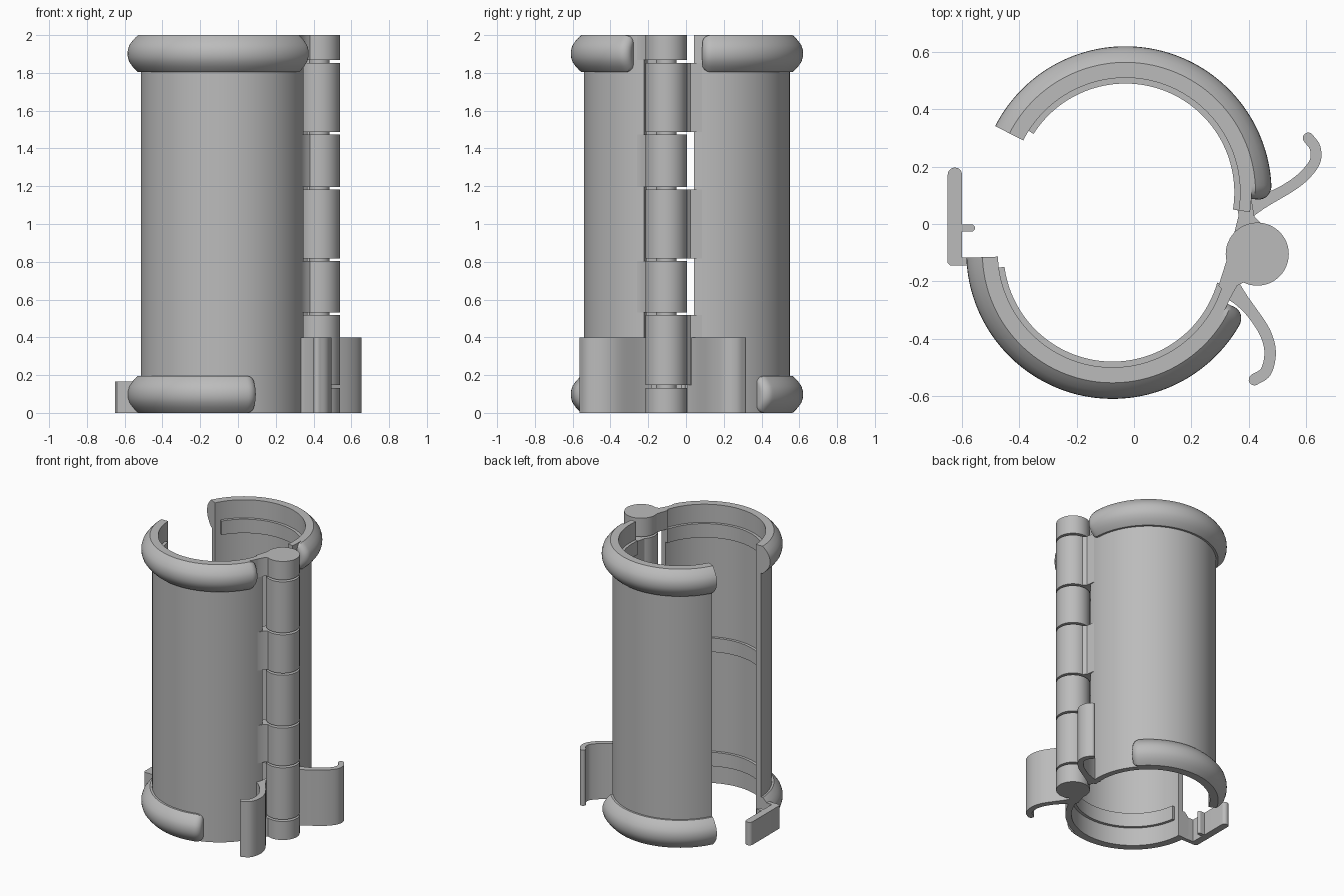
import bpy, bmesh, math
from mathutils import Vector

cube = bpy.data.objects.get("Cube")
if cube:
    bpy.data.objects.remove(cube, do_unlink=True)

# Single grey plastic
grey = bpy.data.materials.new("grey plastic")
grey.use_nodes = True
grey.diffuse_color = (0.5, 0.5, 0.5, 1)
grey.node_tree.nodes["Principled BSDF"].inputs["Base Color"].default_value = (0.5, 0.5, 0.5, 1)


def finish(name, bm):
    bmesh.ops.recalc_face_normals(bm, faces=bm.faces)
    mesh = bpy.data.meshes.new(name)
    bm.to_mesh(mesh)
    bm.free()
    mesh.materials.append(grey)
    ob = bpy.data.objects.new(name, mesh)
    bpy.context.collection.objects.link(ob)
    bpy.ops.object.select_all(action='DESELECT')
    ob.select_set(True)
    bpy.context.view_layer.objects.active = ob
    bpy.ops.object.shade_smooth_by_angle(angle=math.radians(35))
    return ob


def prism(name, outline, z0, z1):
    """Extrude a closed plan outline from z0 to z1."""
    bm = bmesh.new()
    low = [bm.verts.new((x, y, z0)) for x, y in outline]
    high = [bm.verts.new((x, y, z1)) for x, y in outline]
    bm.faces.new(low)
    bm.faces.new(high)
    n = len(low)
    for i in range(n):
        j = (i + 1) % n
        bm.faces.new((low[i], low[j], high[j], high[i]))
    return finish(name, bm)


def sector(name, centre, stations):
    """Sweep around centre; stations are (angle in degrees, (r, z) profile)."""
    bm = bmesh.new()
    rings = []
    for deg, profile in stations:
        c, s = math.cos(math.radians(deg)), math.sin(math.radians(deg))
        rings.append([bm.verts.new((centre[0] + r * c, centre[1] + r * s, z)) for r, z in profile])
    for a, b in zip(rings, rings[1:]):
        for i in range(len(a)):
            j = (i + 1) % len(a)
            bm.faces.new((a[i], a[j], b[j], b[i]))
    bm.faces.new(rings[0])
    bm.faces.new(rings[-1])
    return finish(name, bm)


def band(name, centre, a0, a1, r0, r1, z0, z1):
    profile = [(r0, z0), (r1, z0), (r1, z1), (r0, z1)]
    n = 72
    sector(name, centre, [(a0 + (a1 - a0) * i / n, profile) for i in range(n + 1)])


def rim(name, centre, a_open, a_round, z_mid):
    """Bulging rim, flat at the opening and rounded off at the other end."""
    half = 0.098
    bulge = [(-1, 0.2), (-0.9, 0.36), (-0.7, 0.62), (-0.45, 0.87), (-0.2, 0.98), (0, 1),
             (0.2, 0.98), (0.45, 0.87), (0.7, 0.62), (0.9, 0.36), (1, 0.2)]
    sign = 1 if a_open > a_round else -1
    offsets = [6 * (1 - math.cos(math.pi / 2 * k / 8)) for k in range(9)]
    span = abs(a_open - a_round)
    offsets += [6 + (span - 6) * k / 64 for k in range(1, 65)]
    stations = []
    for off in offsets:
        t = min(off / 6, 1)
        f = math.sqrt(1 - (1 - t) ** 2)
        depth, tall = 0.07 * (0.35 + 0.65 * f), half * (0.6 + 0.4 * f)
        profile = [(0.425, z_mid - tall)]
        profile += [(0.44 + depth * d, z_mid + tall * h) for h, d in bulge]
        profile += [(0.425, z_mid + tall)]
        stations.append((a_round + sign * off, profile))
    sector(name, centre, stations)


def circle(cx, cy, r, n=48):
    return [(cx + r * math.cos(math.tau * i / n), cy + r * math.sin(math.tau * i / n)) for i in range(n)]


def strip(name, points, w0, w1, z0, z1):
    """Curved ribbon through points, tapering from w0 to w1, rounded at its tip."""
    p = [Vector(q) for q in points]
    p = [2 * p[0] - p[1]] + p + [2 * p[-1] - p[-2]]
    path = []
    for a, b, c, d in zip(p, p[1:], p[2:], p[3:]):
        for k in range(6):
            t = k / 6
            path.append(0.5 * (2 * b + (c - a) * t + (2 * a - 5 * b + 4 * c - d) * t ** 2
                               + (3 * b - a - 3 * c + d) * t ** 3))
    path.append(p[-2])
    left, right = [], []
    for i, q in enumerate(path):
        tangent = (path[min(i + 1, len(path) - 1)] - path[max(i - 1, 0)]).normalized()
        normal = Vector((-tangent.y, tangent.x))
        w = w1 + (w0 - w1) * max(0, 1 - 3 * i / len(path)) ** 2
        left.append(q + normal * w / 2)
        right.append(q - normal * w / 2)
    tip = [path[-1] + (normal * math.cos(a) + tangent * math.sin(a)) * w1 / 2
           for a in [math.pi * k / 8 for k in range(1, 8)]]
    prism(name, [tuple(v) for v in left + tip + right[::-1]], z0, z1)


# Two half shells swung open on the hinge: centre, hinge angle, opening angle, lower rim end
halves = {
    "front": ((-0.075, -0.10), 344, 182, 336, 291),
    "back": ((-0.03, 0.11), -9, 153, -3, 37),
}
for side, (centre, a_hinge, a_open, a_top, a_low) in halves.items():
    band(side + "_shell", centre, a_hinge, a_open, 0.40, 0.44, 0, 2)
    rim(side + "_upper_rim", centre, a_open, a_top, 1.902)
    rim(side + "_lower_rim", centre, a_open, a_low, 0.098)
    inset = a_open + (5.5 if side == "front" else -5.5)
    for label, z in (("lower", 0.18), ("middle", 1.0), ("upper", 1.82)):
        band(f"{side}_{label}_inner_rib", centre, a_hinge, inset, 0.38, 0.405, z - 0.05, z + 0.05)

# Hinge: pin, and knuckles joined in turn to the front and back shell
hinge = (0.43, -0.105)
prism("hinge_pin", circle(*hinge, 0.055), 0.01, 1.99)
arms = {
    "front": [(0.295, -0.215), (0.335, -0.26), (0.36, -0.215), (0.40, -0.195), (0.42, -0.1), (0.34, -0.05), (0.322, -0.13)],
    "back": [(0.355, 0.08), (0.365, 0.03), (0.35, -0.03), (0.40, -0.08), (0.45, -0.005), (0.42, 0.025), (0.41, 0.085)],
}
joints = [0, 0.14, 0.525, 0.81, 1.19, 1.48, 1.86, 2]
for i, (z0, z1) in enumerate(zip(joints, joints[1:])):
    side = "back" if i % 2 else "front"
    z0 += 0.007 if z0 > 0 else 0
    z1 -= 0.007 if z1 < 2 else 0
    prism(f"hinge_knuckle_{i + 1}", circle(*hinge, 0.11), z0, z1)
    prism(f"hinge_arm_{i + 1}", arms[side], z0, z1)

# Finger clips curling away from the hinge
strip("front_finger_clip", [(0.325, -0.215), (0.37, -0.26), (0.42, -0.32), (0.46, -0.385),
                            (0.475, -0.45), (0.46, -0.515), (0.42, -0.543)], 0.09, 0.04, 0, 0.4)
strip("back_finger_clip", [(0.38, 0.05), (0.44, 0.075), (0.52, 0.115), (0.585, 0.16),
                           (0.63, 0.215), (0.632, 0.265), (0.608, 0.3)], 0.09, 0.038, 0, 0.4)

# Latch beside the opening: plate with rounded end, bridge to the shell, catch nub
plate_end = [(-0.625 + 0.025 * math.cos(math.pi * k / 10), 0.172 + 0.025 * math.sin(math.pi * k / 10))
             for k in range(11)]
prism("latch_plate", plate_end + [(-0.65, -0.135), (-0.64, -0.145), (-0.60, -0.145)], 0, 0.165)
prism("latch_bridge", [(-0.61, -0.145), (-0.50, -0.145), (-0.50, -0.117), (-0.61, -0.117)], 0, 0.165)
strip("latch_nub", [(-0.61, -0.014), (-0.59, -0.014), (-0.567, -0.014)], 0.025, 0.025, 0, 0.165)
